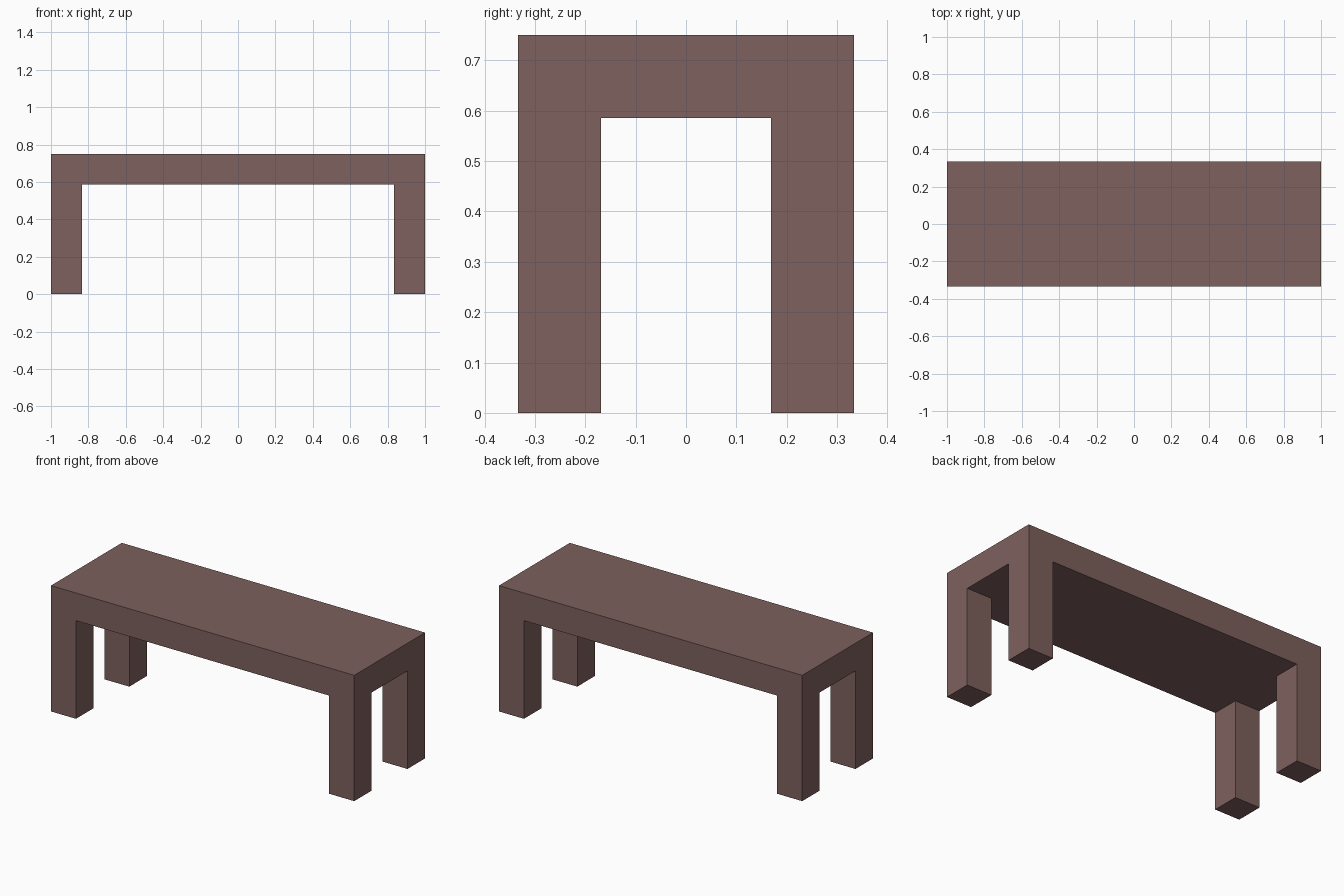
import bpy, bmesh
from mathutils import Matrix, Vector

if "Cube" in bpy.data.objects:
    bpy.data.objects.remove(bpy.data.objects["Cube"])

LENGTH, DEPTH, HEIGHT = 2.0, 0.667, 0.75
LEG = 0.165     # leg width, also the thickness of the seat slab

bm = bmesh.new()

# Seat slab
size = Vector((LENGTH, DEPTH, LEG))
bmesh.ops.create_cube(bm, size=1, matrix=Matrix.Translation((0, 0, HEIGHT - LEG / 2))
                      @ Matrix.Diagonal((*size, 1)))

# Cuts that mark out the leg footprints
for axis in (0, 1):
    for side in (-1, 1):
        co, no = Vector(), Vector()
        co[axis] = side * (size[axis] / 2 - LEG)
        no[axis] = 1
        bmesh.ops.bisect_plane(bm, geom=bm.verts[:] + bm.edges[:] + bm.faces[:],
                               plane_co=co, plane_no=no)

# Legs: the four underside corners pulled down to the floor
bm.normal_update()
corners = []
for f in bm.faces:
    c = f.calc_center_median()
    if f.normal.z < -0.9 and abs(c.x) > LENGTH / 2 - LEG and abs(c.y) > DEPTH / 2 - LEG:
        corners.append(f)
for f in bmesh.ops.extrude_discrete_faces(bm, faces=corners)["faces"]:
    for v in f.verts:
        v.co.z = 0

# Weld and merge coplanar faces into clean flat sides
bmesh.ops.remove_doubles(bm, verts=bm.verts[:], dist=1e-5)
bmesh.ops.dissolve_limit(bm, angle_limit=0.01, verts=bm.verts[:], edges=bm.edges[:])
bmesh.ops.recalc_face_normals(bm, faces=bm.faces[:])

mesh = bpy.data.meshes.new("bench")
bm.to_mesh(mesh)
bm.free()
bench = bpy.data.objects.new("bench", mesh)
bpy.context.collection.objects.link(bench)

# Dull brown wood
wood = bpy.data.materials.new("brown_wood")
wood.diffuse_color = (0.205, 0.119, 0.109, 1)
wood.use_nodes = True
wood.node_tree.nodes["Principled BSDF"].inputs["Base Color"].default_value = wood.diffuse_color
mesh.materials.append(wood)
